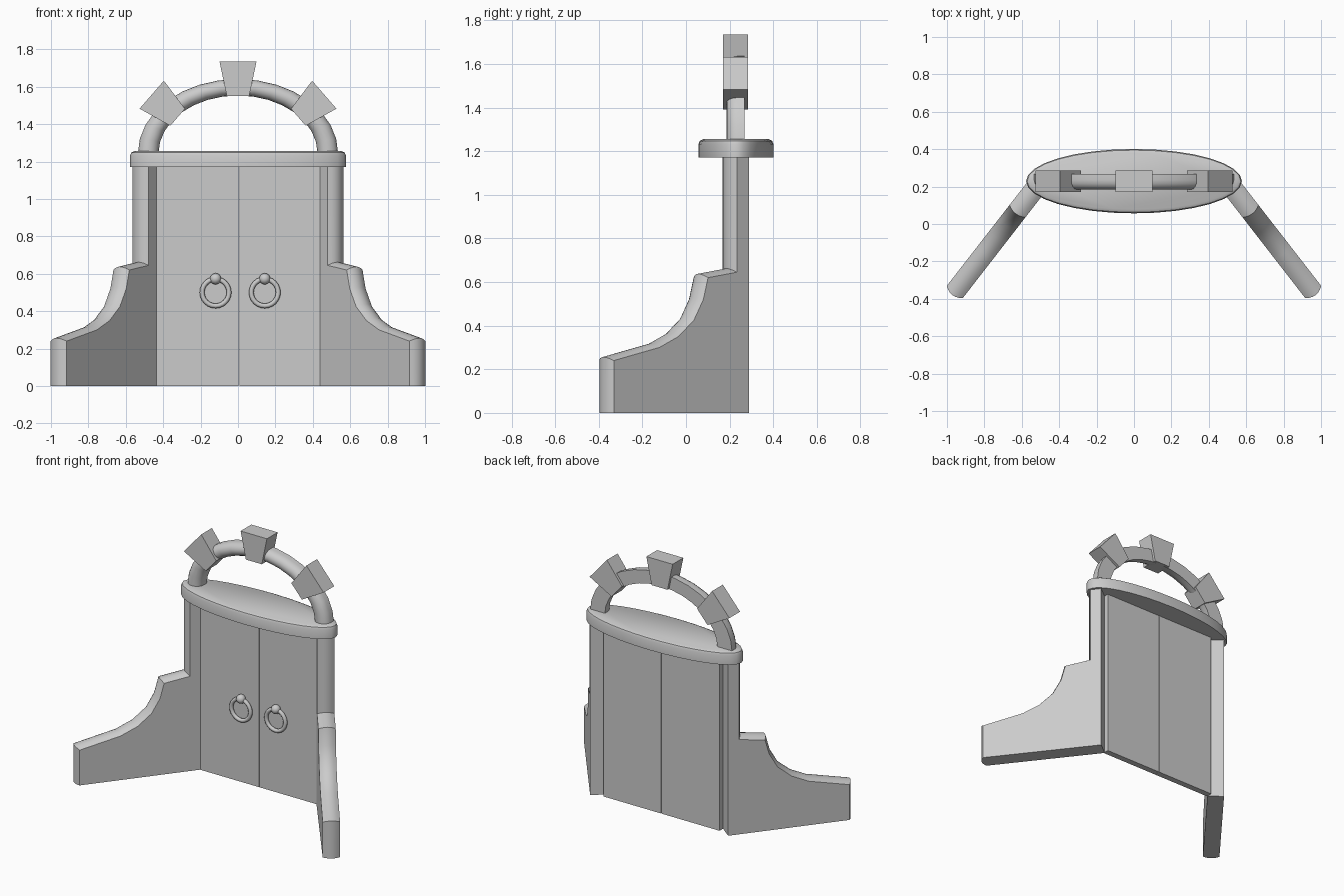
import bpy
import bmesh
import math
from mathutils import Matrix, Vector

cube = bpy.data.objects.get("Cube")
if cube:
    bpy.data.objects.remove(cube, do_unlink=True)

stone = bpy.data.materials.new("stone_grey")
stone.use_nodes = True
GREY = (0.6, 0.6, 0.6, 1.0)
stone.diffuse_color = GREY
stone.node_tree.nodes["Principled BSDF"].inputs["Base Color"].default_value = GREY


def finish(name, bm, smooth=None):
    """Turn a bmesh into a named object, optionally smooth below an angle."""
    bmesh.ops.recalc_face_normals(bm, faces=bm.faces)
    mesh = bpy.data.meshes.new(name)
    bm.to_mesh(mesh)
    bm.free()
    obj = bpy.data.objects.new(name, mesh)
    bpy.context.collection.objects.link(obj)
    mesh.materials.append(stone)
    if smooth:
        bpy.ops.object.select_all(action='DESELECT')
        obj.select_set(True)
        bpy.context.view_layer.objects.active = obj
        bpy.ops.object.shade_smooth_by_angle(angle=math.radians(smooth))
    return obj


def loft(sections):
    """Skin a row of closed cross-sections and cap both ends."""
    bm = bmesh.new()
    rings = [[bm.verts.new(p) for p in sec] for sec in sections]
    n = len(rings[0])
    for a, b in zip(rings, rings[1:]):
        for i in range(n):
            j = (i + 1) % n
            bm.faces.new((a[i], a[j], b[j], b[i]))
    bm.faces.new(rings[0])
    bm.faces.new(rings[-1])
    return bm


# Angled wing walls: stepped side profile, crowned across the thickness
WALL = [(0, 0), (.785, 0), (.785, .24), (.52, .30), (.41, .35), (.32, .425),
        (.265, .52), (.238, .62), (.07, .645), (.07, 1.175), (0, 1.175)]
ALONG = Vector((.613, -.79))
ACROSS = Vector((.085, .066))
BASE = Vector((.435, .223))
CROWN = .02


def crown_direction(i):
    """Offset that pushes a profile point outward, ends kept flat."""
    if i in (0, len(WALL) - 1):
        return Vector((0, 0))
    if i in (1, len(WALL) - 2):
        return Vector((1, 0))
    p, q, r = (Vector(WALL[k]) for k in (i - 1, i, i + 1))
    d1, d2 = (q - p).normalized(), (r - q).normalized()
    n1, n2 = Vector((d1.y, -d1.x)), Vector((d2.y, -d2.x))
    return (n1 + n2) / (1 + n1.dot(n2))


def wing(name, side):
    sections = []
    for k in range(7):
        t = k / 6
        rise = CROWN * (1 - (2 * t - 1) ** 2)
        sec = []
        for i, point in enumerate(WALL):
            u, z = Vector(point) + crown_direction(i) * rise
            xy = BASE + ALONG * u + ACROSS * t
            sec.append((side * xy.x, xy.y, z))
        sections.append(sec)
    finish(name, loft(sections), 32)


wing("left_wing_wall", 1)
wing("right_wing_wall", -1)


# Double doors with a narrow seam
def box(name, lo, hi):
    lo, hi = Vector(lo), Vector(hi)
    bm = bmesh.new()
    bmesh.ops.create_cube(bm, size=1, matrix=Matrix.Translation((lo + hi) / 2)
                          @ Matrix.Diagonal((*(hi - lo), 1)))
    finish(name, bm)


box("right_door", (-.435, .218, 0), (.004, .26, 1.175))
box("left_door", (.008, .218, 0), (.44, .26, 1.175))

# Ring handles hanging from round knobs
for name, x in (("right", -.12), ("left", .143)):
    sections = []
    bm = bmesh.new()
    rings = []
    for i in range(24):
        a = math.tau * i / 24
        ring = []
        for j in range(10):
            b = math.tau * j / 10
            r = .072 + .013 * math.cos(b)
            ring.append(bm.verts.new((x + r * math.cos(a), .203 + .013 * math.sin(b),
                                      .5 + r * math.sin(a))))
        rings.append(ring)
    for i in range(24):
        p, q = rings[i], rings[(i + 1) % 24]
        for j in range(10):
            k = (j + 1) % 10
            bm.faces.new((p[j], p[k], q[k], q[j]))
    finish(name + "_ring_handle", bm, 60)
    bm = bmesh.new()
    bmesh.ops.create_uvsphere(bm, u_segments=16, v_segments=10, radius=.03,
                              matrix=Matrix.Translation((x, .203, .573)))
    finish(name + "_handle_knob", bm, 60)

# Oval lintel slab with a rounded upper rim
sections = []
for z, inset in ((1.17, 0), (1.232, 0), (1.247, .006), (1.255, .022)):
    sections.append([((.577 - inset) * math.cos(math.tau * i / 32),
                      .229 + (.172 - inset) * math.sin(math.tau * i / 32), z)
                     for i in range(32)])
finish("lintel_slab", loft(sections), 40)

# Arch with a rounded front and a flat back
section = [(1, .268)] + [(math.cos(math.pi * k / 8), .235 - .05 * math.sin(math.pi * k / 8))
                         for k in range(9)] + [(-1, .268)]
sections = []
for i in range(17):
    a = math.pi * i / 16
    sections.append([((.48 + .055 * s) * math.cos(a), y,
                      1.245 + (.352 + .044 * s) * math.sin(a)) for s, y in section])
finish("arch", loft(sections), 40)

# Tapered keystones set around the arch
TAPER = [(-.06, -.092), (.06, -.092), (.099, .092), (-.099, .092)]
for name, x, z, turn in (("middle", 0, 1.643, 0), ("left", .392, 1.497, 49),
                         ("right", -.392, 1.497, -49)):
    place = Matrix.Translation((x, 0, z)) @ Matrix.Rotation(math.radians(turn), 4, 'Y')
    sections = [[place @ Vector((u, y, w)) for u, w in TAPER] for y in (.17, .285)]
    finish(name + "_keystone", loft(sections))
